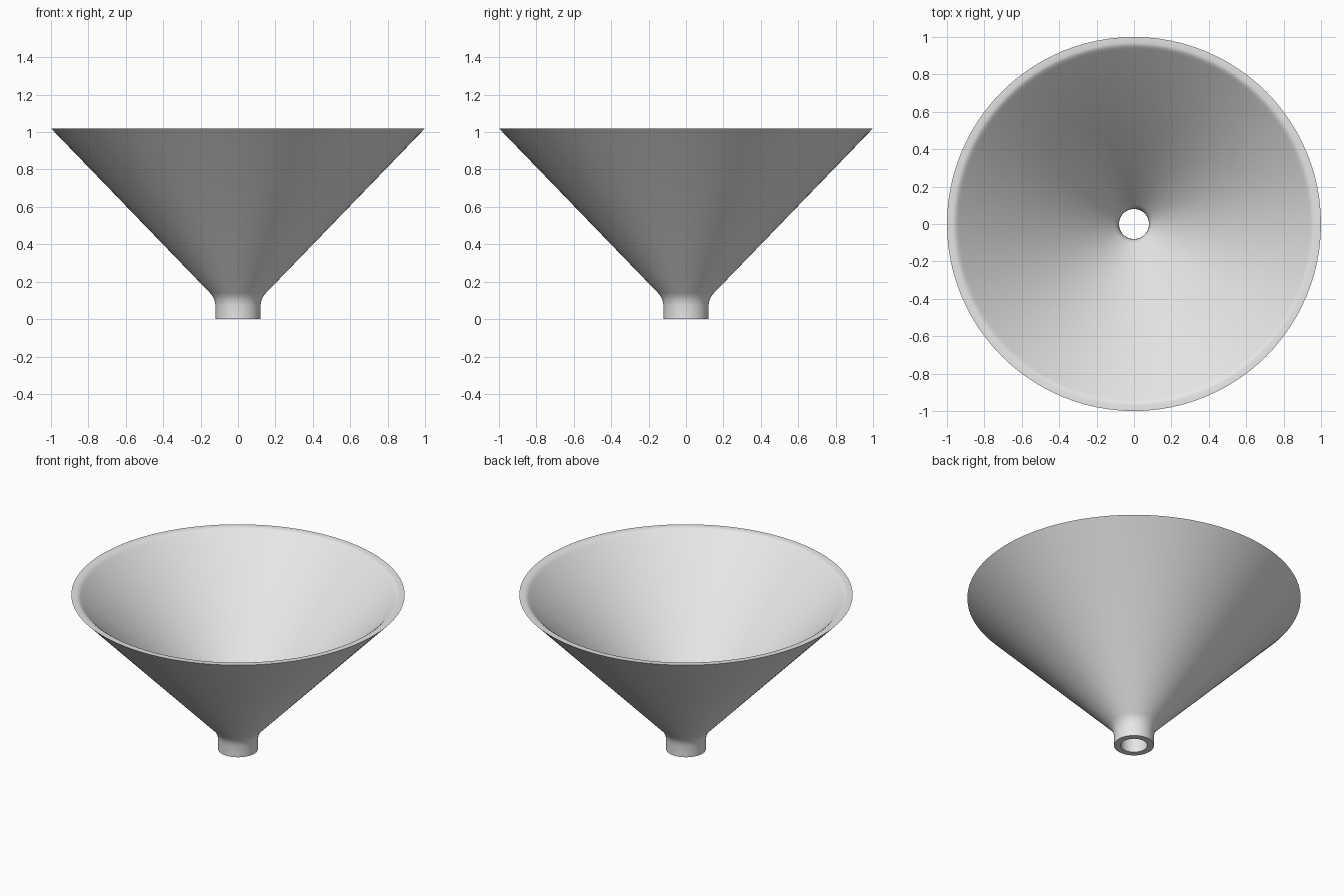
import bpy
import bmesh
import math

cube = bpy.data.objects.get("Cube")
if cube:
    bpy.data.objects.remove(cube, do_unlink=True)

# Single plain grey material
grey = bpy.data.materials.new("light_grey")
grey.use_nodes = True
colour = (0.8, 0.8, 0.8, 1.0)
grey.diffuse_color = colour
grey.node_tree.nodes["Principled BSDF"].inputs["Base Color"].default_value = colour

# Closed wall section as (radius, height): spout and cone outside, rim, then inside
outside = [(0.12, 0.0), (0.12, 0.07), (0.124, 0.095), (0.134, 0.12), (0.15, 0.14), (1.0, 1.02)]
rim = [(0.968, 1.02), (0.957, 1.017), (0.947, 1.01), (0.935, 1.0)]
inside = [(0.105, 0.143), (0.09, 0.124), (0.082, 0.1), (0.08, 0.08), (0.08, 0.0)]
section = outside + rim + inside

# Spin the section into the funnel body
bm = bmesh.new()
verts = [bm.verts.new((r, 0, z)) for r, z in section]
edges = [bm.edges.new((v, verts[(i + 1) % len(verts)])) for i, v in enumerate(verts)]
bmesh.ops.spin(bm, geom=verts + edges, cent=(0, 0, 0), axis=(0, 0, 1),
               angle=math.tau, steps=96, use_merge=False)
bmesh.ops.remove_doubles(bm, verts=bm.verts, dist=0.0005)
bmesh.ops.recalc_face_normals(bm, faces=bm.faces)

mesh = bpy.data.meshes.new("funnel")
bm.to_mesh(mesh)
bm.free()
mesh.materials.append(grey)
funnel = bpy.data.objects.new("funnel", mesh)
bpy.context.collection.objects.link(funnel)

# Smooth walls, crisp rim and spout edges
bpy.ops.object.select_all(action="DESELECT")
funnel.select_set(True)
bpy.context.view_layer.objects.active = funnel
bpy.ops.object.shade_smooth_by_angle(angle=math.radians(35))
